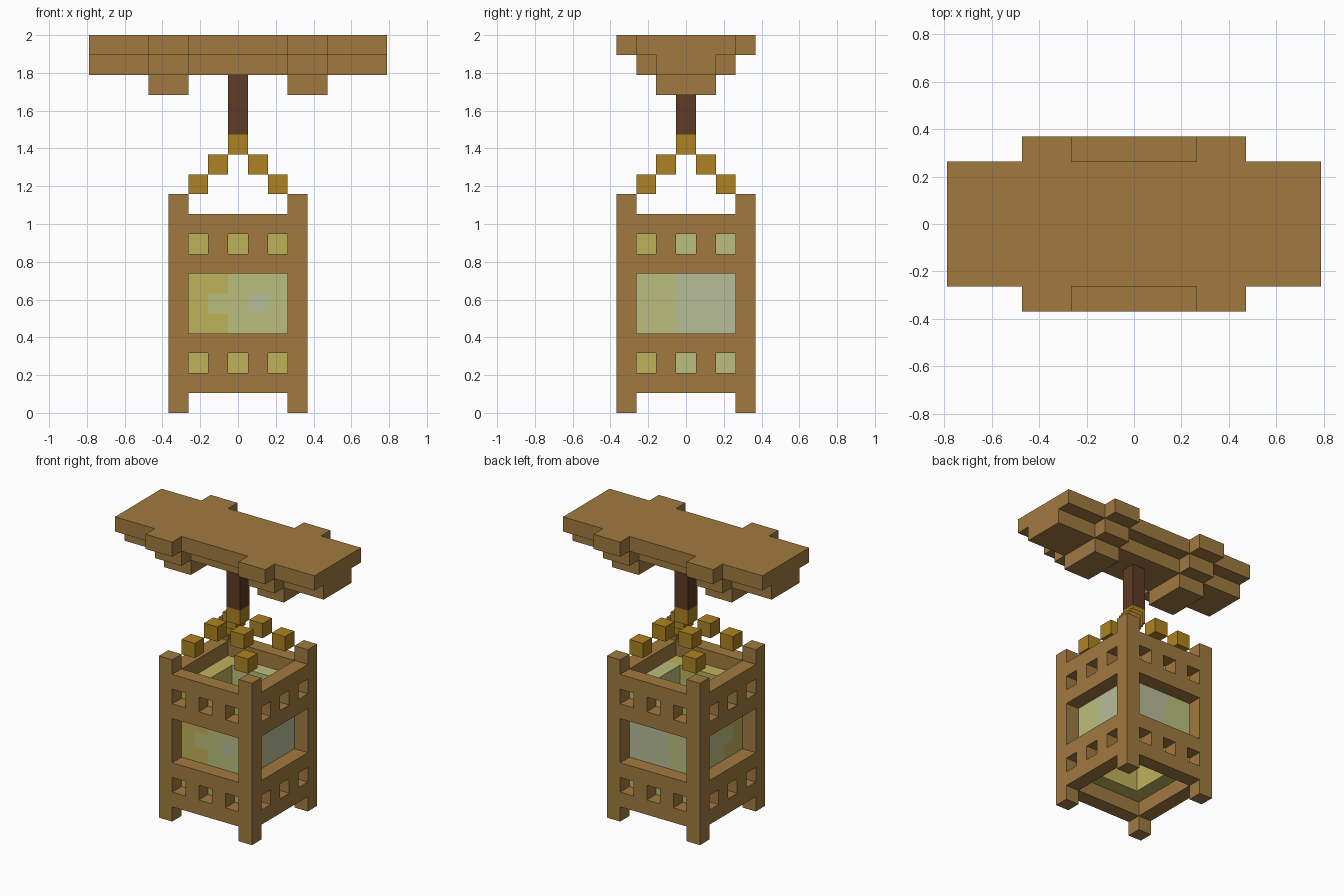
import bpy
import bmesh
from mathutils import Vector

if "Cube" in bpy.data.objects:
    bpy.data.objects.remove(bpy.data.objects["Cube"], do_unlink=True)

U = 2 / 19  # size of one block


def material(name, r, g, b):
    def lin(c):
        c /= 255
        return c / 12.92 if c <= 0.04045 else ((c + 0.055) / 1.055) ** 2.4
    col = (lin(r), lin(g), lin(b), 1)
    m = bpy.data.materials.new(name)
    m.use_nodes = True
    m.diffuse_color = col
    m.node_tree.nodes["Principled BSDF"].inputs["Base Color"].default_value = col
    return m


wood = material("wood", 161, 122, 64)
dark_wood = material("dark wood", 94, 59, 37)
gold = material("gold", 174, 130, 34)
glass = [material("yellow glass", 192, 178, 90),
         material("green glass", 187, 191, 124),
         material("grey glass", 185, 190, 152)]


def block(xs, ys, zs):
    """Cells between inclusive bounds; x and y count from the centre."""
    return {(x, y, z) for x in range(xs[0], xs[1] + 1)
            for y in range(ys[0], ys[1] + 1) for z in range(zs[0], zs[1] + 1)}


def build(name, cells, mats, pick=lambda c: 0):
    """Make the outer skin of a set of block cells."""
    bm = bmesh.new()
    for c in sorted(cells):
        for axis in range(3):
            for sign in (-1, 1):
                n = Vector((0, 0, 0))
                n[axis] = sign
                if tuple(int(a + b) for a, b in zip(c, n)) in cells:
                    continue
                a = Vector((0, 0, 0))
                a[(axis + 1) % 3] = 0.5
                b = n.cross(a)
                mid = Vector(c) + Vector((0, 0, 0.5)) + n / 2
                corners = (mid - a - b, mid + a - b, mid + a + b, mid - a + b)
                f = bm.faces.new([bm.verts.new(p * U) for p in corners])
                f.material_index = pick(c)
    bmesh.ops.remove_doubles(bm, verts=bm.verts[:], dist=U / 100)
    mesh = bpy.data.meshes.new(name)
    bm.to_mesh(mesh)
    bm.free()
    for m in mats:
        mesh.materials.append(m)
    ob = bpy.data.objects.new(name, mesh)
    bpy.context.collection.objects.link(ob)
    return ob


# Lantern frame: square tube with corner posts, windows and small holes
frame = block((-3, 3), (-3, 3), (1, 9)) - block((-2, 2), (-2, 2), (1, 9))
frame -= block((-2, 2), (-3, 3), (4, 6)) | block((-3, 3), (-2, 2), (4, 6))
for i in (-2, 0, 2):
    for z in (2, 8):
        frame -= block((i, i), (-3, 3), (z, z)) | block((-3, 3), (i, i), (z, z))
for x in (-3, 3):
    for y in (-3, 3):
        frame |= block((x, x), (y, y), (0, 10))
build("lantern_frame", frame, [wood])


# Glass lining, tinted from yellow to grey across the diagonal
def tint(c):
    s, dz = c[0] + c[1], abs(c[2] - 5)
    if s <= (-4, -3, -2, 0)[dz]:
        return 0
    if (s >= 2 and dz < 2) or (s == -1 and dz == 0):
        return 2
    return 1


build("glass_lining", block((-2, 2), (-2, 2), (2, 8)) - block((-1, 1), (-1, 1), (2, 8)),
      glass, tint)

# Gold chains stepping up from the four corners to the pole
chain = {(0, 0, 13)}
for x in (-1, 1):
    for y in (-1, 1):
        chain |= {(x, y, 12), (2 * x, 2 * y, 11)}
build("gold_chains", chain, [gold])

# Hanging pole
build("hanging_pole", block((0, 0), (0, 0), (14, 16)), [dark_wood])

# Stepped canopy with a wide beam pair
canopy = block((-7, 7), (-2, 2), (18, 18)) | block((-7, 7), (-1, 1), (17, 17))
for xs in ((-4, -3), (3, 4)):
    for layer in (1, 2, 3):
        canopy |= block(xs, (-layer, layer), (15 + layer, 15 + layer))
build("canopy", canopy, [wood])
